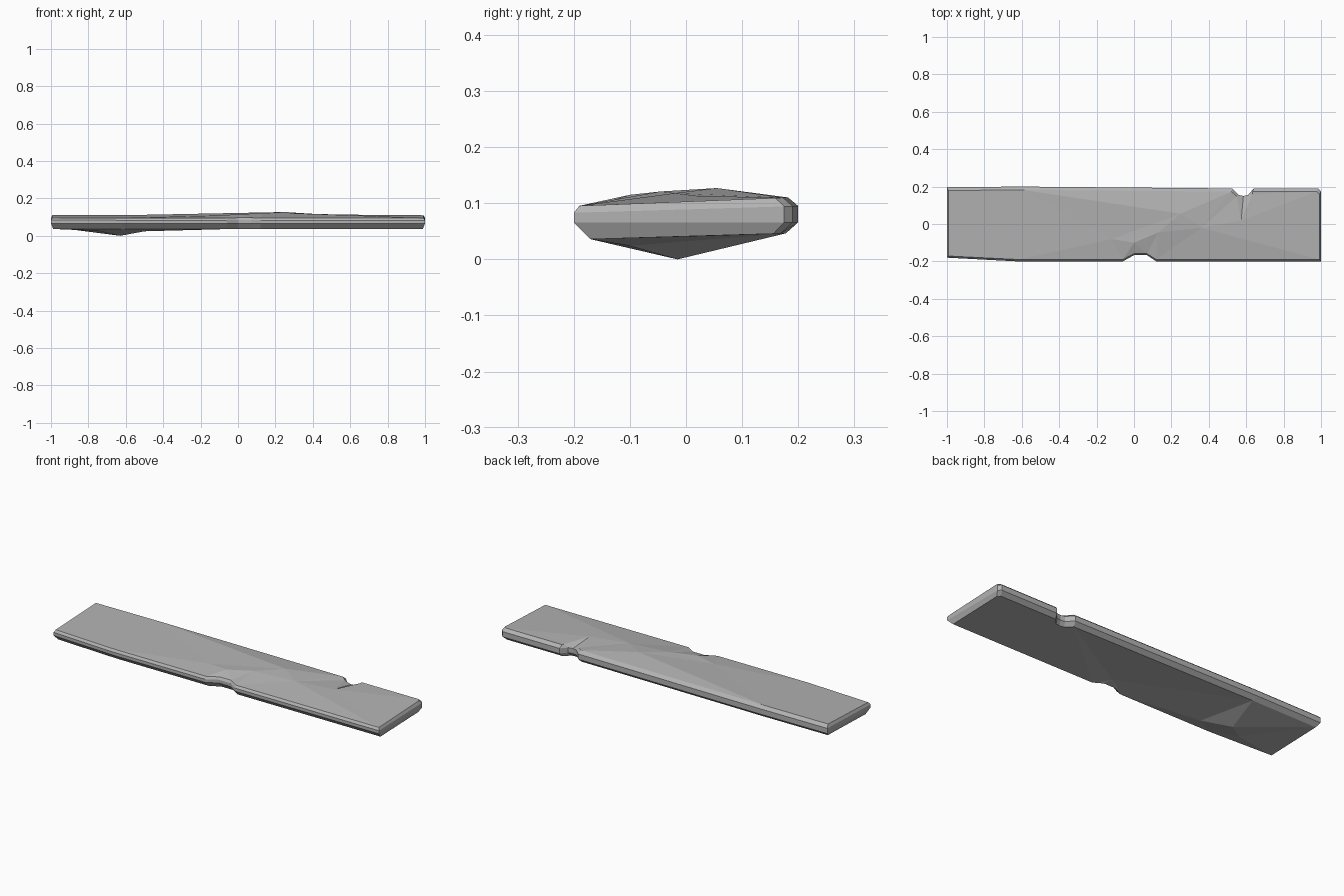
import bpy, bmesh
from mathutils import Vector
from mathutils.geometry import delaunay_2d_cdt

cube = bpy.data.objects.get("Cube")
if cube:
    bpy.data.objects.remove(cube)

# Plank outline, anticlockwise, with a chip in each long edge
OUTLINE = [(-1, -.18), (-.62, -.2), (-.06, -.2), (0, -.167), (.07, -.167),
           (.12, -.2), (1, -.2), (1, .175), (.985, .19), (.64, .19),
           (.61, .155), (.585, .15), (.56, .155), (.525, .19), (-.6, .2), (-1, .197)]
CRACK = 11                      # outline point where the top crack starts

# Raised splinters on top and the lump underneath
TOP_POINTS = [(-.12, -.08, .108), (.0, -.1, .115), (.13, -.045, .121),
              (.25, .055, .127), (.36, -.02, .118)]
BOTTOM_POINTS = [(-.63, -.015, 0), (-.74, -.1, .026), (-.5, -.1, .024),
                 (.05, -.1, .045), (.58, .05, .042)]


def ring(x_inset, front_inset, back_inset, z, tilt):
    """Copy of the outline, pulled inwards and tilted towards the back."""
    points = []
    for x, y in OUTLINE:
        inset = front_inset if y < 0 else back_inset
        y2 = y * (1 - inset / .2)
        points.append(Vector((x * (1 - x_inset), y2, z + tilt * y2)))
    return points


lower = ring(.012, .03, .022, .041, .03)
low_side = ring(0, 0, 0, .066, .0)
high_side = ring(0, 0, 0, .089, .03)
upper = ring(.008, .01, .018, .103, .04)

# The crack runs inwards on top only; its two lips stay at the edge
upper[CRACK] = Vector((.573, .02, .113))
upper[CRACK - 1] = Vector((.632, .16, .109))
upper[CRACK + 1] = Vector((.55, .148, .106))

bm = bmesh.new()
rings = [[bm.verts.new(p) for p in r] for r in (lower, low_side, high_side, upper)]
count = len(OUTLINE)
for a, b in zip(rings, rings[1:]):
    for i in range(count):
        j = (i + 1) % count
        bm.faces.new((a[i], a[j], b[j], b[i]))


def cap(border, inner, flip):
    """Fill a ring with triangles that also pass through the inner points."""
    verts = border + [bm.verts.new(p) for p in inner]
    flat = [v.co.xy for v in verts]
    edges = [(i, (i + 1) % count) for i in range(count)]
    result = delaunay_2d_cdt(flat, edges, [], 1, 1e-6)
    for face in result[2]:
        corners = [verts[result[3][i][0]] for i in face]
        bm.faces.new(corners[::-1] if flip else corners)


cap(rings[-1], TOP_POINTS, False)
cap(rings[0], BOTTOM_POINTS, True)
bmesh.ops.recalc_face_normals(bm, faces=bm.faces)

mesh = bpy.data.meshes.new("plank")
bm.to_mesh(mesh)
bm.free()
plank = bpy.data.objects.new("plank", mesh)
bpy.context.collection.objects.link(plank)

# Single plain grey
GREY = (.45, .45, .45, 1)
material = bpy.data.materials.new("plain grey")
material.use_nodes = True
material.diffuse_color = GREY
material.node_tree.nodes["Principled BSDF"].inputs["Base Color"].default_value = GREY
mesh.materials.append(material)
